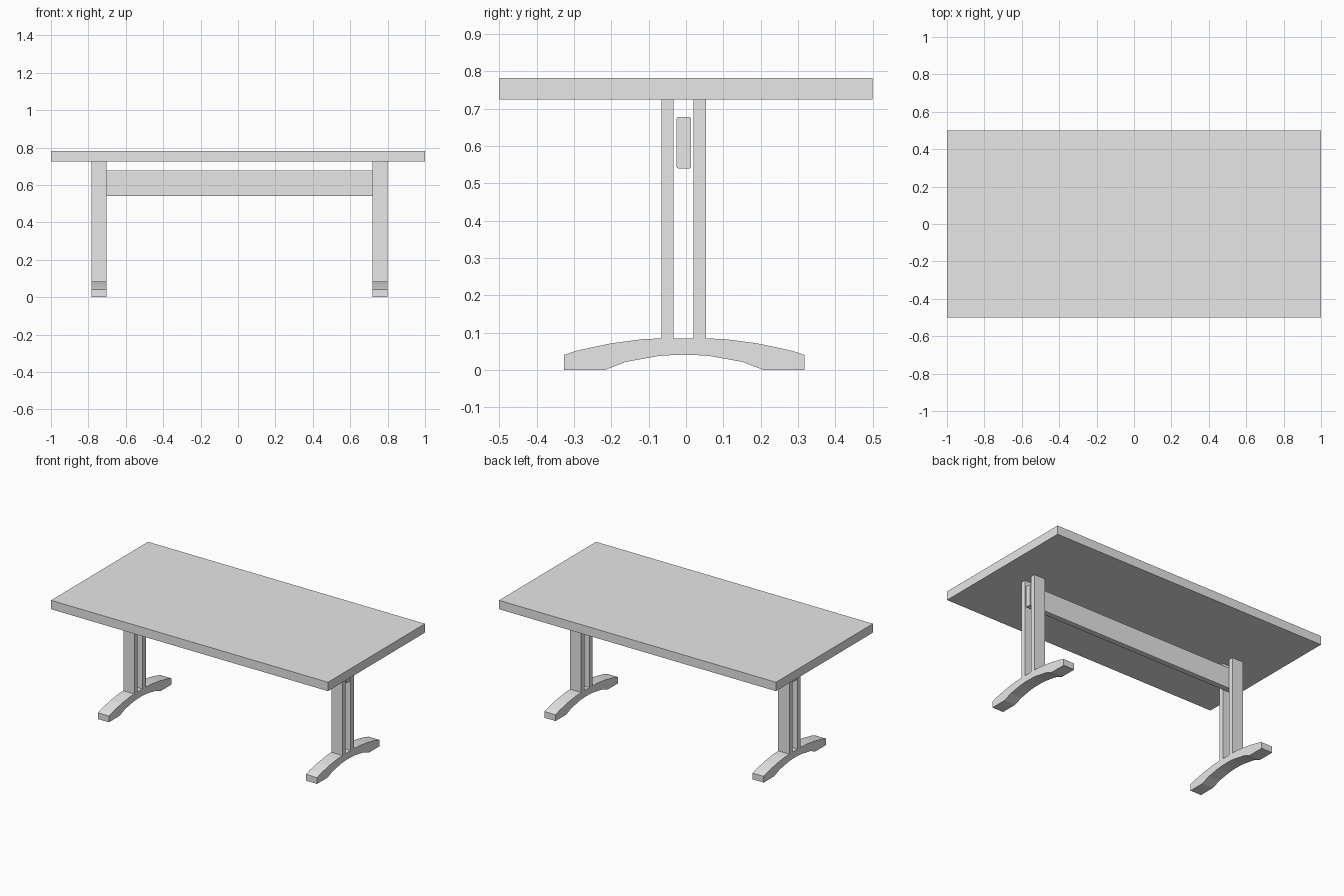
import bpy
import bmesh

cube = bpy.data.objects.get("Cube")
if cube:
    bpy.data.objects.remove(cube, do_unlink=True)

grey = bpy.data.materials.new("light_grey")
grey.use_nodes = True
colour = (0.8, 0.8, 0.8, 1)
grey.diffuse_color = colour
grey.node_tree.nodes["Principled BSDF"].inputs["Base Color"].default_value = colour


def add_object(name, bm):
    bmesh.ops.recalc_face_normals(bm, faces=bm.faces)
    mesh = bpy.data.meshes.new(name)
    bm.to_mesh(mesh)
    bm.free()
    mesh.materials.append(grey)
    obj = bpy.data.objects.new(name, mesh)
    bpy.context.collection.objects.link(obj)
    return obj


def extrude_profile(name, points, x0, x1):
    """Extrude a closed (y, z) outline along x."""
    bm = bmesh.new()
    face = bm.faces.new([bm.verts.new((x0, y, z)) for y, z in points])
    side = bmesh.ops.extrude_face_region(bm, geom=[face])["geom"]
    moved = [v for v in side if isinstance(v, bmesh.types.BMVert)]
    bmesh.ops.translate(bm, verts=moved, vec=(x1 - x0, 0, 0))
    return add_object(name, bm)


def box(name, x, y, z):
    outline = [(y[0], z[0]), (y[1], z[0]), (y[1], z[1]), (y[0], z[1])]
    return extrude_profile(name, outline, *x)


# Table top
box("table_top", (-1, 1), (-0.5, 0.5), (0.725, 0.783))

# Arched foot outline, mirrored about its own centre line
centre = -0.005
top_half = [(0.06, 0.085), (0.11, 0.083), (0.195, 0.072), (0.285, 0.053), (0.322, 0.041)]
under_half = [(0.322, 0), (0.213, 0), (0.157, 0.022), (0.068, 0.038), (0.022, 0.041)]
half = top_half + under_half
foot = [(centre + y, z) for y, z in half]
foot += [(centre - y, z) for y, z in reversed(half)]

# Trestle at each end: a foot and a pair of posts
for side, x in (("right", (-0.783, -0.703)), ("left", (0.72, 0.8))):
    extrude_profile(side + "_foot", foot, *x)
    box(side + "_front_post", x, (-0.065, -0.033), (0.083, 0.726))
    box(side + "_back_post", x, (0.02, 0.053), (0.083, 0.726))

# Stretcher running between the post pairs, with eased long edges
beam = box("stretcher", (-0.783, 0.8), (-0.025, 0.014), (0.54, 0.678))
bm = bmesh.new()
bm.from_mesh(beam.data)
long_edges = [e for e in bm.edges if abs(e.verts[0].co.x - e.verts[1].co.x) > 1]
bmesh.ops.bevel(bm, geom=long_edges, offset=0.005, segments=2, profile=0.5, affect='EDGES')
bm.to_mesh(beam.data)
bm.free()
